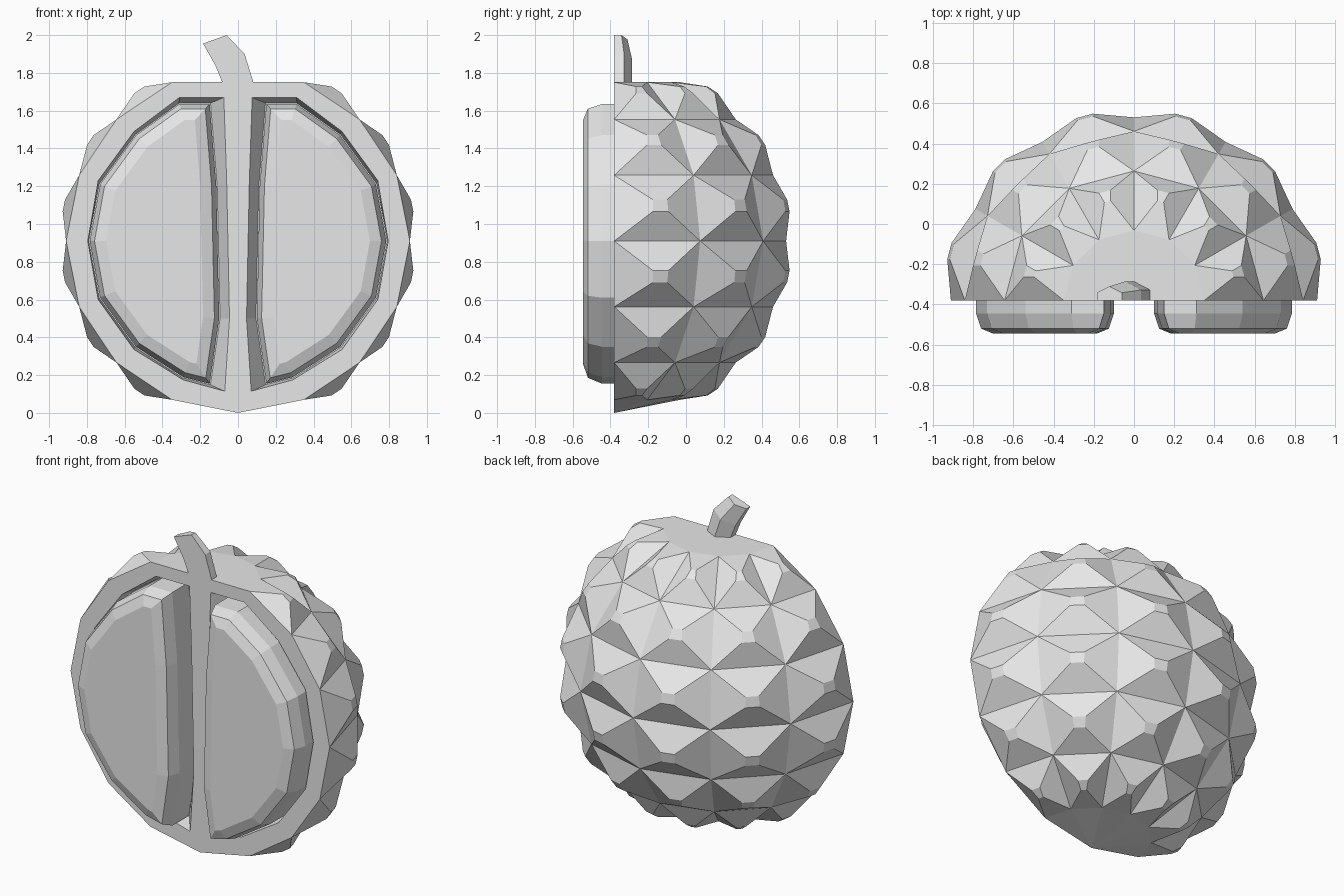
import bpy, bmesh
from math import sin, cos, radians
from mathutils import Vector

if "Cube" in bpy.data.objects:
    bpy.data.objects.remove(bpy.data.objects["Cube"])

R, FRONT = 0.91, -0.38
CENTRE = Vector((0, FRONT, R))

grey = bpy.data.materials.new("plain_grey")
grey.use_nodes = True
grey.diffuse_color = (0.8, 0.8, 0.8, 1)
grey.node_tree.nodes["Principled BSDF"].inputs["Base Color"].default_value = (0.8, 0.8, 0.8, 1)


def finish(bm, name):
    bmesh.ops.recalc_face_normals(bm, faces=bm.faces)
    mesh = bpy.data.meshes.new(name)
    bm.to_mesh(mesh)
    bm.free()
    mesh.materials.append(grey)
    ob = bpy.data.objects.new(name, mesh)
    bpy.context.collection.objects.link(ob)


def sphere_dir(lat, lon):
    a, b = radians(lat), radians(lon)
    return Vector((cos(a) * cos(b), cos(a) * sin(b), sin(a)))


def inset(points, d):
    """Move an anticlockwise outline inwards by d with mitred corners."""
    pts = [Vector(p) for p in points]
    result = []
    for i, p in enumerate(pts):
        a = (p - pts[i - 1]).normalized()
        b = (pts[(i + 1) % len(pts)] - p).normalized()
        na, nb = Vector((-a.y, a.x)), Vector((-b.y, b.x))
        result.append(p + (na + nb) * d / (1 + na.dot(nb)))
    return result


def loop(bm, points, y, side):
    return [bm.verts.new((p[0] * side, y, p[1])) for p in points]


def bridge(bm, a, b):
    n = len(a)
    for i in range(n):
        j = (i + 1) % n
        bm.faces.new((a[i], a[j], b[j], b[i]))


# Outlines (x, z) of one fruit segment and of the hollow around it
segment = [(0.10, 0.5), (0.15, 0.155), (0.29, 0.19), (0.54, 0.35), (0.73, 0.61),
           (0.785, 0.91), (0.73, 1.21), (0.54, 1.47), (0.31, 1.635), (0.15, 1.635), (0.115, 1.2)]
hollow = [(0.045, 0.5), (0.07, 0.115), (0.29, 0.175), (0.55, 0.335), (0.74, 0.6),
          (0.795, 0.91), (0.74, 1.23), (0.55, 1.49), (0.31, 1.67), (0.075, 1.67), (0.06, 1.23)]
FLOOR = FRONT + 0.1

# Spiky half-round rind
bm = bmesh.new()
lats = [-67.5 + 22.5 * i for i in range(7)]
lons = [30 * i for i in range(7)]
rows = [[bm.verts.new(CENTRE + sphere_dir(a, b) * R) for b in lons] for a in lats]
for i in range(6):
    for j in range(6):
        quad = [rows[i][j], rows[i][j + 1], rows[i + 1][j + 1], rows[i + 1][j]]
        mid = sum((v.co for v in quad), Vector()) / 4
        tip = CENTRE + sphere_dir(lats[i] + 11.25, lons[j] + 15) * 0.962
        top = [bm.verts.new(tip + (v.co - mid) * 0.18) for v in quad]
        bridge(bm, quad, top)
        bm.faces.new(top)

# Flat top and pointed base of the rind
bm.faces.new(rows[-1])
pole = bm.verts.new((0, FRONT, 0))
for a, b in zip(rows[0], rows[0][1:]):
    bm.faces.new((pole, b, a))

# Cut face with two hollows
rim = [e for e in bm.edges if e.is_boundary]
for side in (1, -1):
    outer = loop(bm, hollow, FRONT, side)
    inner = loop(bm, inset(segment, -0.005), FLOOR, side)
    bridge(bm, outer, inner)
    bm.faces.new(inner)
    rim += [bm.edges.get((outer[k - 1], outer[k])) for k in range(len(outer))]
bmesh.ops.triangle_fill(bm, edges=rim, use_beauty=True, normal=(0, -1, 0))
finish(bm, "rind")

# Fruit segments with rounded front rims
for side, name in ((1, "left_segment"), (-1, "right_segment")):
    bm = bmesh.new()
    layers = [(0, FLOOR), (0, -0.445), (0.025, -0.52), (0.085, -0.545)]
    loops = [loop(bm, inset(segment, d), y, side) for d, y in layers]
    for a, b in zip(loops, loops[1:]):
        bridge(bm, a, b)
    bm.faces.new(loops[0])
    bm.faces.new(loops[-1])
    finish(bm, name)

# Bent stem, flat at the front: left and right ends of each section, and depth
bm = bmesh.new()
sections = []
for left, right, depth in (((-0.08, 1.73), (0.08, 1.73), 0.095),
                           ((-0.085, 1.755), (0.08, 1.755), 0.095),
                           ((-0.12, 1.84), (0.035, 1.9), 0.095),
                           ((-0.185, 1.955), (-0.06, 2.0), 0.07)):
    l, r = Vector(left), Vector(right)
    ring = []
    for t, k in ((0, 0), (0, 0.55), (0.5, 1), (1, 0.55), (1, 0)):
        p = l.lerp(r, t)
        ring.append(bm.verts.new((p.x, FRONT + depth * k, p.y)))
    sections.append(ring)
for a, b in zip(sections, sections[1:]):
    bridge(bm, a, b)
bm.faces.new(sections[0])
bm.faces.new(sections[-1])
finish(bm, "stem")
